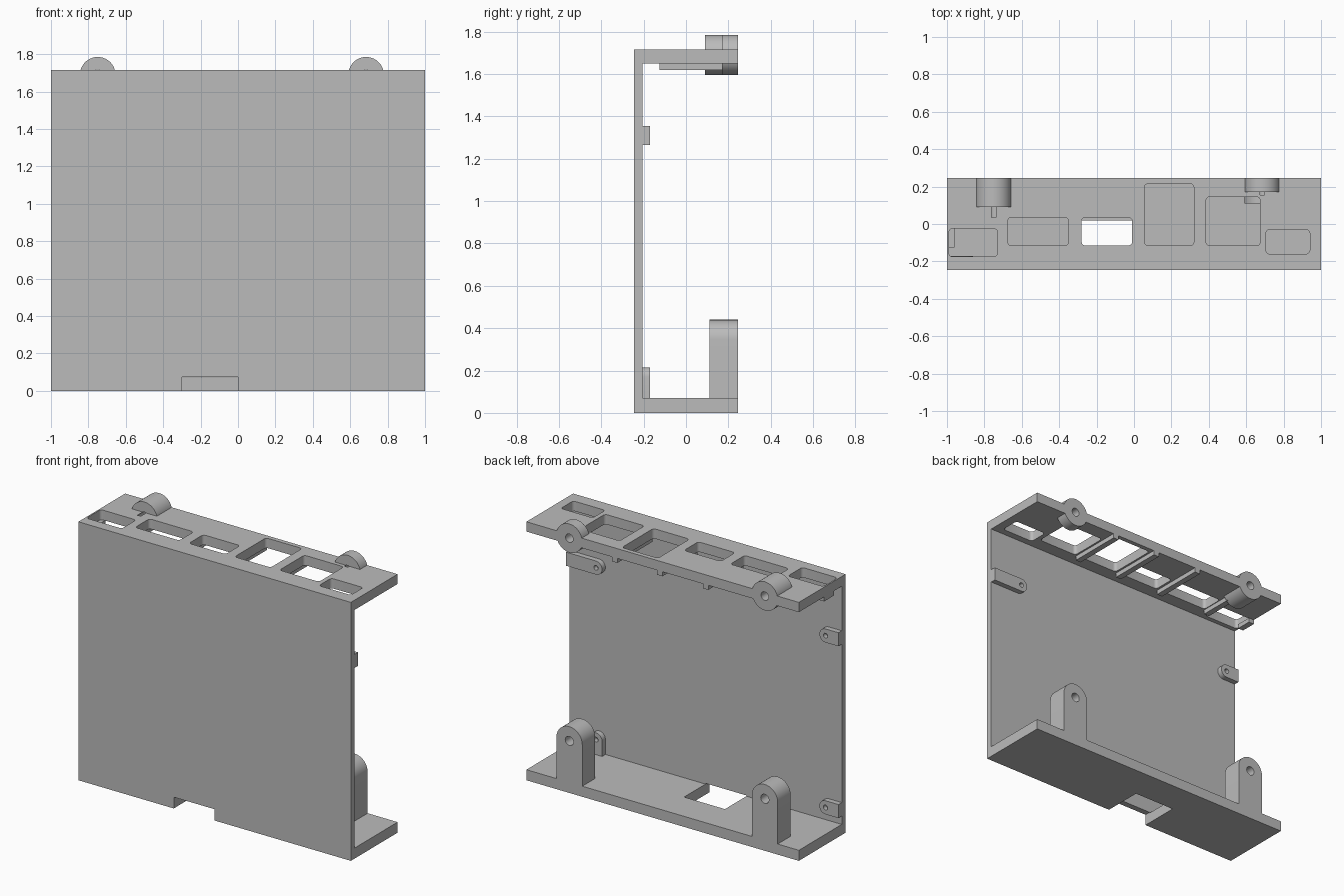
import bpy, bmesh
from math import sin, cos, pi, radians
from mathutils import Vector

cube = bpy.data.objects.get("Cube")
if cube:
    bpy.data.objects.remove(cube, do_unlink=True)

grey = bpy.data.materials.new("plain grey")
grey.use_nodes = True
grey.diffuse_color = (0.5, 0.5, 0.5, 1)
grey.node_tree.nodes["Principled BSDF"].inputs["Base Color"].default_value = (0.5, 0.5, 0.5, 1)


def prism(name, outline, axis, start, end):
    """Extrude a 2D outline along one axis; the outline fills the other two."""
    def place(p, d):
        return {"x": (d, p[0], p[1]), "y": (p[0], d, p[1]), "z": (p[0], p[1], d)}[axis]
    bm = bmesh.new()
    face = bm.faces.new([bm.verts.new(place(p, start)) for p in outline])
    side = bmesh.ops.extrude_face_region(bm, geom=[face])
    shift = Vector(place((0, 0), end - start))
    bmesh.ops.translate(bm, vec=shift, verts=[v for v in side["geom"] if isinstance(v, bmesh.types.BMVert)])
    bmesh.ops.recalc_face_normals(bm, faces=bm.faces[:])
    mesh = bpy.data.meshes.new(name)
    bm.to_mesh(mesh)
    bm.free()
    mesh.materials.append(grey)
    obj = bpy.data.objects.new(name, mesh)
    bpy.context.collection.objects.link(obj)
    return obj


def rect(x0, x1, y0, y1):
    return [(x0, y0), (x1, y0), (x1, y1), (x0, y1)]


def arc(cx, cy, r, a0, a1, steps):
    return [(cx + r * cos(radians(a0 + (a1 - a0) * i / steps)),
             cy + r * sin(radians(a0 + (a1 - a0) * i / steps))) for i in range(steps + 1)]


def circle(cx, cy, r, steps=40):
    return arc(cx, cy, r, 0, 360, steps)[:-1]


def rounded_rect(x0, x1, y0, y1, r=0.02):
    corners = [(x1 - r, y1 - r), (x0 + r, y1 - r), (x0 + r, y0 + r), (x1 - r, y0 + r)]
    return [p for i, c in enumerate(corners) for p in arc(*c, r, 90 * i, 90 * i + 90, 5)]


def cut(obj, cutters):
    for c in cutters:
        mod = obj.modifiers.new("cut", "BOOLEAN")
        mod.operation, mod.solver, mod.object = "DIFFERENCE", "EXACT", c
    graph = bpy.context.evaluated_depsgraph_get()
    mesh = bpy.data.meshes.new_from_object(obj.evaluated_get(graph))
    obj.modifiers.clear()
    obj.data = mesh


def smooth(obj):
    bpy.ops.object.select_all(action="DESELECT")
    obj.select_set(True)
    bpy.context.view_layer.objects.active = obj
    bpy.ops.object.shade_smooth_by_angle(angle=radians(30))


FRONT, INNER, BACK = -0.245, -0.205, 0.245
FLOOR, CEIL, TOP = 0.07, 1.65, 1.715
cutters = []

# C-shaped housing: front panel, bottom plate and top plate in one
shell = prism("housing_shell", [(FRONT, 0), (BACK, 0), (BACK, FLOOR), (INNER, FLOOR),
                                (INNER, CEIL), (BACK, CEIL), (BACK, TOP), (FRONT, TOP)], "x", -1, 1)

# Connector windows in the top plate
windows = [(-0.99, -0.73, -0.175, -0.025), (-0.675, -0.35, -0.115, 0.035),
           (-0.28, -0.01, -0.115, 0.035), (0.055, 0.32, -0.115, 0.215),
           (0.385, 0.675, -0.115, 0.145), (0.705, 0.94, -0.16, -0.03)]
shell_cuts = [prism("window_cutter", rounded_rect(*w), "z", 1.6, 1.8) for w in windows]

# Notch through the bottom plate and lower front edge
shell_cuts.append(prism("notch_cutter", rect(-0.3, 0, -0.3, 0.02), "z", -0.1, 0.075))

# Screw bosses on the top plate, with blind holes running into the plate
R = 0.095
rounded = []
for side, x, start, hole_end in (("right", -0.75, 0.09, 0.035), ("left", 0.685, 0.17, 0.155)):
    boss = prism(f"top_boss_{side}", circle(x, 1.69, R), "y", start, BACK)
    hole = prism("boss_hole_cutter", circle(x, 1.69, 0.028, 24), "y", hole_end, 0.3)
    cut(boss, [hole])
    shell_cuts.append(hole)
    rounded.append(boss)

    # Round-topped screw post below each boss
    outline = [(x - R, FLOOR), (x + R, FLOOR)] + arc(x, 0.345, R, 0, 180, 20)
    post = prism(f"bottom_post_{side}", outline, "y", 0.11, BACK)
    hole = prism("post_hole_cutter", circle(x, 0.345, 0.03, 24), "y", 0.05, 0.3)
    cut(post, [hole])
    cutters.append(hole)
    rounded.append(post)

cut(shell, shell_cuts)
cutters += shell_cuts
rounded.append(shell)


# Round-ended screw tabs on the inside of the front panel
def tab(name, cx, cz, edge, vertical=False):
    r = 0.045
    if vertical:
        outline = [(cx - r, edge), (cx + r, edge)] + arc(cx, cz, r, 0, 180, 14)
    else:
        turn = 90 if edge < cx else 270
        outline = [(edge, cz - r), (edge, cz + r)] + arc(cx, cz, r, 90, -90, 14)
        if edge > cx:
            outline = [(edge, cz - r), (edge, cz + r)] + arc(cx, cz, r, 90, 270, 14)
    obj = prism(name, outline, "y", INNER, -0.17)
    hole = prism("tab_hole_cutter", circle(cx, cz, 0.016, 16), "y", INNER + 0.005, -0.1)
    cut(obj, [hole])
    cutters.append(hole)
    rounded.append(obj)


tab("upper_right_tab", -0.905, 1.31, -1)
tab("lower_right_tab", -0.905, 0.17, -1)
tab("upper_left_tab", 0.78, 1.31, 1)
tab("lower_left_tab", 0.78, 0.17, FLOOR, vertical=True)

# Ribs under the top plate, between the windows
for i, (x, end) in enumerate(((-0.7, 0.1), (-0.315, BACK), (0.022, BACK), (0.353, BACK))):
    prism(f"top_rib_{i + 1}", rect(x - 0.02, x + 0.02, -0.125, end), "z", 1.62, CEIL)
prism("edge_rib", rect(-1, -0.96, -0.125, -0.02), "z", 1.62, CEIL)

for obj in rounded:
    smooth(obj)
for c in cutters:
    bpy.data.objects.remove(c, do_unlink=True)
